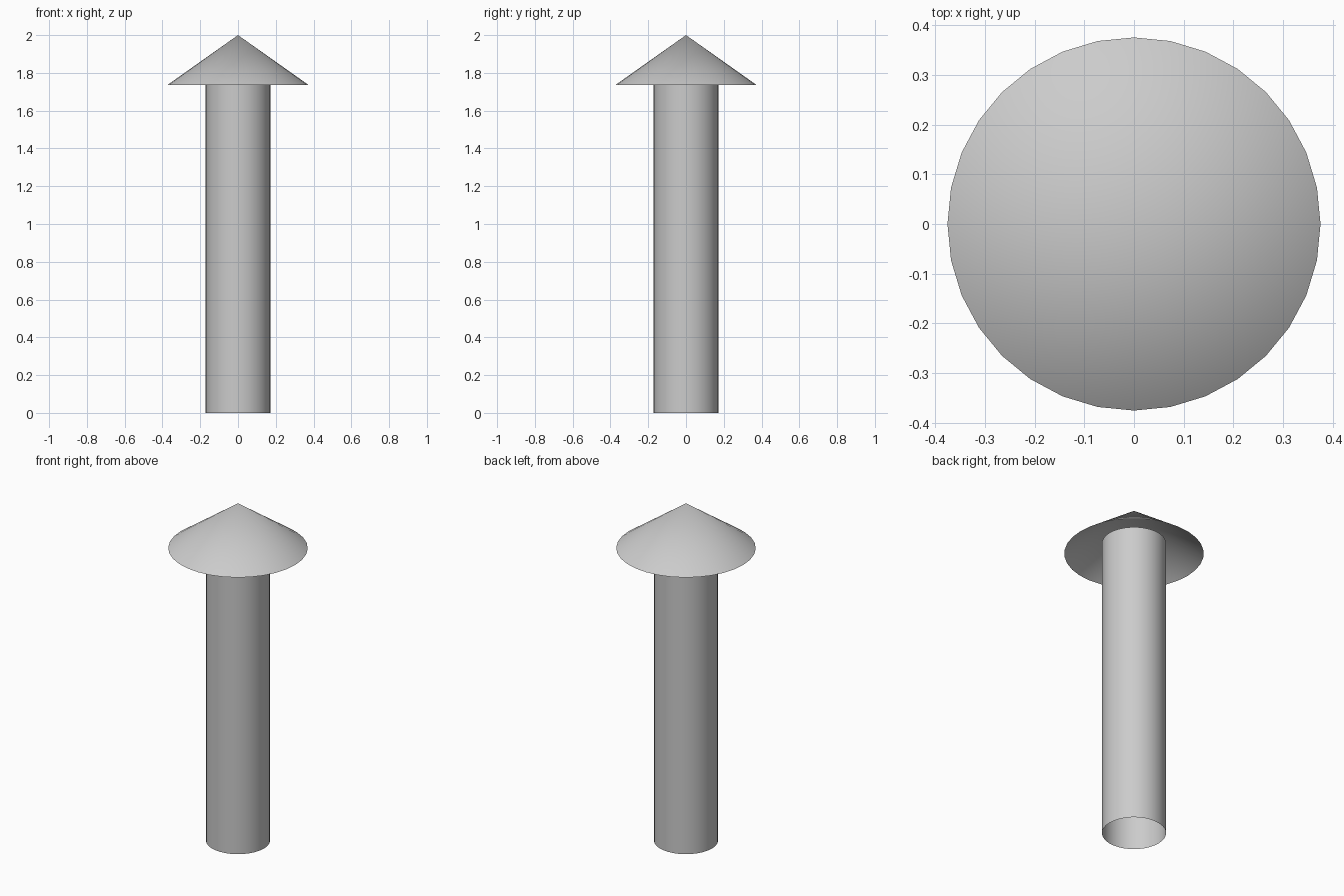
import bpy
import bmesh
from math import cos, sin, tau

cube = bpy.data.objects.get("Cube")
if cube:
    bpy.data.objects.remove(cube, do_unlink=True)

SIDES = 32

# Single plain grey for every part
grey = bpy.data.materials.new("light_grey")
grey.use_nodes = True
colour = (0.6, 0.6, 0.6, 1)
grey.diffuse_color = colour
grey.node_tree.nodes["Principled BSDF"].inputs["Base Color"].default_value = colour


def ring(bm, radius, z):
    return [bm.verts.new((radius * cos(tau * i / SIDES), radius * sin(tau * i / SIDES), z))
            for i in range(SIDES)]


def finish(bm, name):
    mesh = bpy.data.meshes.new(name)
    bm.to_mesh(mesh)
    bm.free()
    mesh.materials.append(grey)
    mesh.shade_smooth()
    obj = bpy.data.objects.new(name, mesh)
    bpy.context.collection.objects.link(obj)
    return obj


# Pipe: open at both ends, its top reaching up inside the cap
bm = bmesh.new()
low, high = ring(bm, 0.172, 0), ring(bm, 0.172, 1.8)
for i in range(SIDES):
    j = (i + 1) % SIDES
    bm.faces.new((low[i], low[j], high[j], high[i]))
finish(bm, "pipe")

# Rain cap: hollow cone, open underneath
bm = bmesh.new()
rim = ring(bm, 0.375, 1.735)
tip = bm.verts.new((0, 0, 2))
for i in range(SIDES):
    bm.faces.new((rim[i], rim[(i + 1) % SIDES], tip))
finish(bm, "rain_cap")
